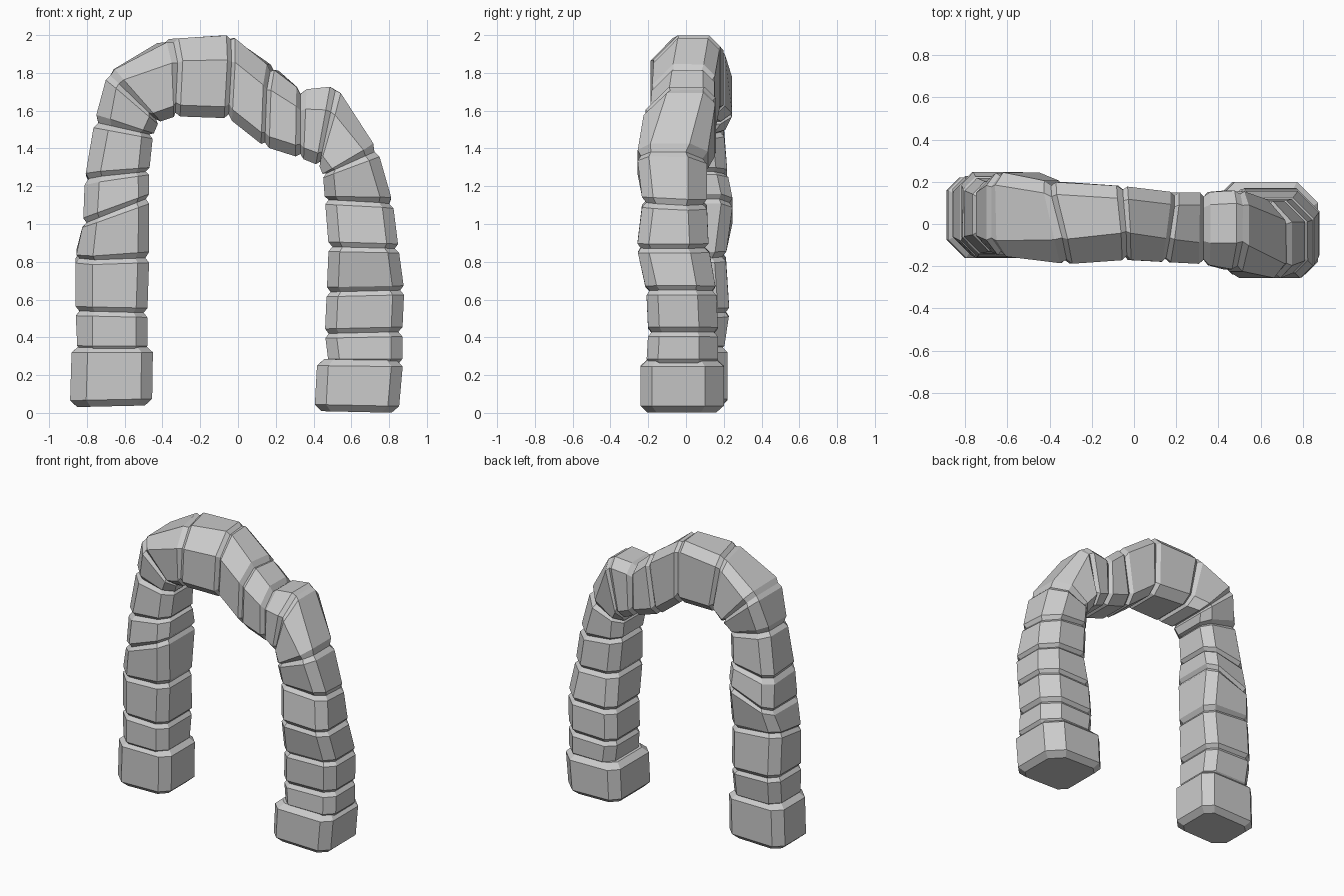
import bpy, bmesh
from mathutils import Vector

if "Cube" in bpy.data.objects:
    bpy.data.objects.remove(bpy.data.objects["Cube"])

# Joints: outer x,z / inner x,z / front y, back y / skew of the outer edge / outer front chamfer
joints = [
    (-.85, .33, -.48, .33, -.15, .20, 0, .08),
    (-.86, .54, -.48, .53, -.15, .23, 0, .09),
    (-.86, .83, -.47, .82, -.15, .21, .05, .09),
    (-.82, 1.0, -.47, 1.14, -.16, .25, 0, .08),
    (-.81, 1.23, -.47, 1.28, -.14, .22, -.03, .08),
    (-.76, 1.54, -.45, 1.47, -.13, .20, 0, .08),
    (-.69, 1.80, -.42, 1.54, -.15, .25, 0, .07),
    (-.36, 1.98, -.33, 1.57, -.19, .20, -.10, .12),
    (-.04, 2.00, -.05, 1.56, -.17, .18, -.03, .13),
    (.18, 1.83, .14, 1.41, -.18, .15, .05, .11),
    (.33, 1.71, .33, 1.35, -.19, .15, 0, .10),
    (.52, 1.73, .43, 1.31, -.22, .16, 0, .13),
    (.74, 1.39, .45, 1.26, -.26, .11, 0, .06),
    (.82, 1.10, .46, 1.13, -.23, .11, .02, .06),
    (.85, .87, .48, .88, -.26, .12, 0, .06),
    (.88, .65, .47, .64, -.21, .16, 0, .06),
    (.87, .43, .46, .42, -.20, .17, 0, .06),
    (.87, .26, .48, .26, -.21, .17, 0, .06),
]


def chamfered_ring(j):
    """Cross-section at a joint: four corners, each cut off to two points."""
    ox, oz, ix, iz, f, b, s, front_cut = j
    across = Vector((ox - ix, 0, oz - iz)).normalized()
    t = Vector((across.z, 0, -across.x)) * s / 2
    quad = [Vector((ox, f, oz)) - t, Vector((ix, f, iz)),
            Vector((ix, b, iz)), Vector((ox, b, oz)) + t]
    back_cut = .10 if ox > .7 else .06
    ring = []
    for i, (p, cut) in enumerate(zip(quad, (front_cut, .06, .06, back_cut))):
        for q in (quad[i - 1], quad[(i + 1) % 4]):
            ring.append(p + (q - p).normalized() * cut)
    return ring


def stone(name, ja, jb, edge=.025, inset=.024):
    a, b = chamfered_ring(ja), chamfered_ring(jb)
    length = (sum(b, Vector()) - sum(a, Vector())).length / 8
    bm = bmesh.new()
    rings = []
    for t, ins in ((0, inset), (edge / length, 0), (1 - edge / length, 0), (1, inset)):
        pts = [p.lerp(q, t) for p, q in zip(a, b)]
        mid = sum(pts, Vector()) / 8
        rings.append([bm.verts.new(v + (mid - v).normalized() * ins) for v in pts])
    for r, s in zip(rings, rings[1:]):
        for i in range(8):
            k = (i + 1) % 8
            bm.faces.new((r[i], r[k], s[k], s[i]))
    bm.faces.new(rings[0])
    bm.faces.new(rings[-1])
    bmesh.ops.recalc_face_normals(bm, faces=bm.faces)
    me = bpy.data.meshes.new(name)
    bm.to_mesh(me)
    bm.free()
    bpy.context.collection.objects.link(bpy.data.objects.new(name, me))


# Arch stones, laid from the left foot over the crown to the right foot
for n, (a, b) in enumerate(zip(joints, joints[1:])):
    stone(f"arch_stone_{n + 1}", a, b)

# Base blocks
stone("left_base", (-.89, .03, -.455, .04, -.16, .22, 0, .085),
      (-.88, .355, -.45, .355, -.16, .22, 0, .085), .035, .045)
stone("right_base", (.85, 0, .405, .01, -.24, .20, 0, .06),
      (.875, .28, .42, .285, -.24, .20, 0, .06), .035, .045)
